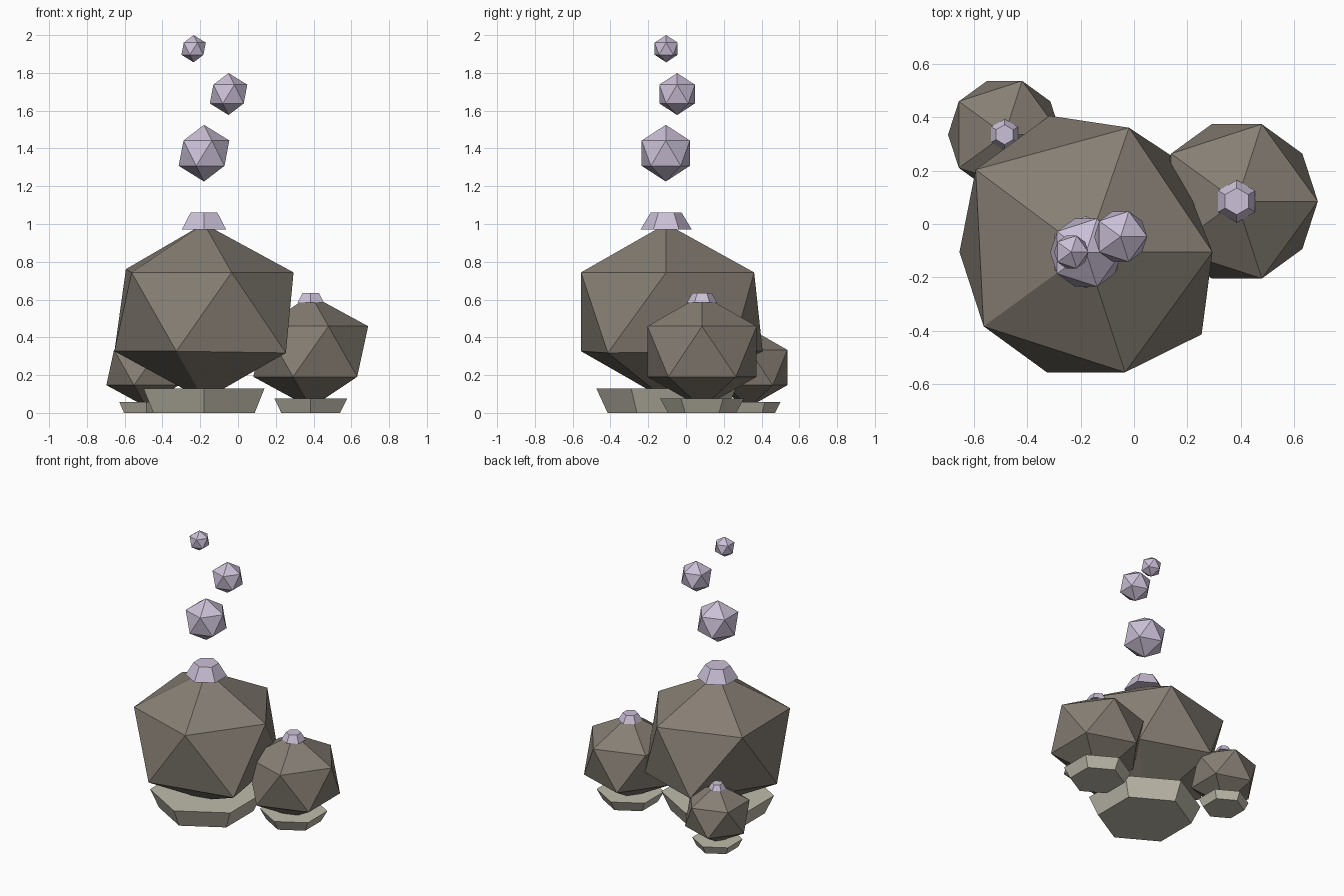
import bpy, bmesh, math
from mathutils import Vector

cube = bpy.data.objects.get("Cube")
if cube:
    bpy.data.objects.remove(cube, do_unlink=True)


def material(name, rgb):
    mat = bpy.data.materials.new(name)
    mat.use_nodes = True
    color = (*rgb, 1.0)
    mat.diffuse_color = color
    mat.node_tree.nodes["Principled BSDF"].inputs["Base Color"].default_value = color
    return mat


stone = material("brown grey stone", (0.24, 0.21, 0.175))
base_stone = material("pale base stone", (0.52, 0.50, 0.41))
lilac = material("lilac", (0.60, 0.53, 0.68))


def finish(name, bm, mat, location):
    mesh = bpy.data.meshes.new(name)
    bm.to_mesh(mesh)
    bm.free()
    mesh.materials.append(mat)
    obj = bpy.data.objects.new(name, mesh)
    obj.location = location
    bpy.context.collection.objects.link(obj)
    return obj


def icosahedron(name, mat, location, radius, squash=1.0, nudges=()):
    """Twenty-sided ball; each nudge moves the corner nearest to a direction."""
    bm = bmesh.new()
    bmesh.ops.create_icosphere(bm, subdivisions=1, radius=radius)
    for angle, level, offset in nudges:
        a = math.radians(angle)
        aim = Vector((math.cos(a), math.sin(a), level / 2))
        corner = max(bm.verts, key=lambda v: v.co.dot(aim))
        corner.co += Vector(offset)
    for v in bm.verts:
        v.co.z *= squash
    return finish(name, bm, mat, location)


def hex_frustum(name, mat, location, lower, upper, height):
    """Six-sided tapered ring block with corners pointing front and back."""
    bm = bmesh.new()
    bmesh.ops.create_cone(bm, cap_ends=True, segments=6,
                          radius1=lower, radius2=upper, depth=height)
    # put a corner on the y axis, base at the object origin
    first = bm.verts[:][0].co
    turn = math.pi / 2 - math.atan2(first.y, first.x)
    c, s = math.cos(turn), math.sin(turn)
    for v in bm.verts:
        x, y, z = v.co
        v.co = (x * c - y * s, x * s + y * c, z + height / 2)
    return finish(name, bm, mat, location)


# Slight irregularities of the large boulder: angle, upper or lower ring, offset
large_nudges = [
    (144, 1, (-0.03, 0.03, 0.02)),
    (72, 1, (0.015, 0.015, 0)),
    (-36, -1, (0.05, -0.03, -0.01)),
    (36, -1, (-0.045, 0.07, 0)),
    (108, -1, (0.01, 0.06, 0)),
]

# Boulders: name, x, y, centre z, radius, nudges,
# base (lower, upper, height), cap (lower, upper, height, z)
boulders = [
    ("large", -0.18, -0.105, 0.535, 0.53, large_nudges,
     (0.31, 0.37, 0.13), (0.136, 0.082, 0.09, 0.97)),
    ("medium", 0.385, 0.085, 0.325, 0.34, (),
     (0.18, 0.222, 0.075), (0.08, 0.05, 0.05, 0.585)),
    ("small", -0.485, 0.335, 0.24, 0.237, (),
     (0.137, 0.165, 0.057), (0.058, 0.037, 0.037, 0.42)),
]
for name, x, y, z, radius, nudges, base, cap in boulders:
    icosahedron(name + "_boulder", stone, (x, y, z), radius, 0.88, nudges)
    hex_frustum(name + "_base", base_stone, (x, y, 0), *base)
    hex_frustum(name + "_cap", lilac, (x, y, cap[3]), *cap[:3])

# Floating puffs rising above the large boulder
puffs = [
    ("lower_puff", (-0.18, -0.107, 1.375), 0.15),
    ("middle_puff", (-0.05, -0.047, 1.688), 0.111),
    ("upper_puff", (-0.235, -0.105, 1.928), 0.072),
]
for name, location, radius in puffs:
    icosahedron(name, lilac, location, radius)
